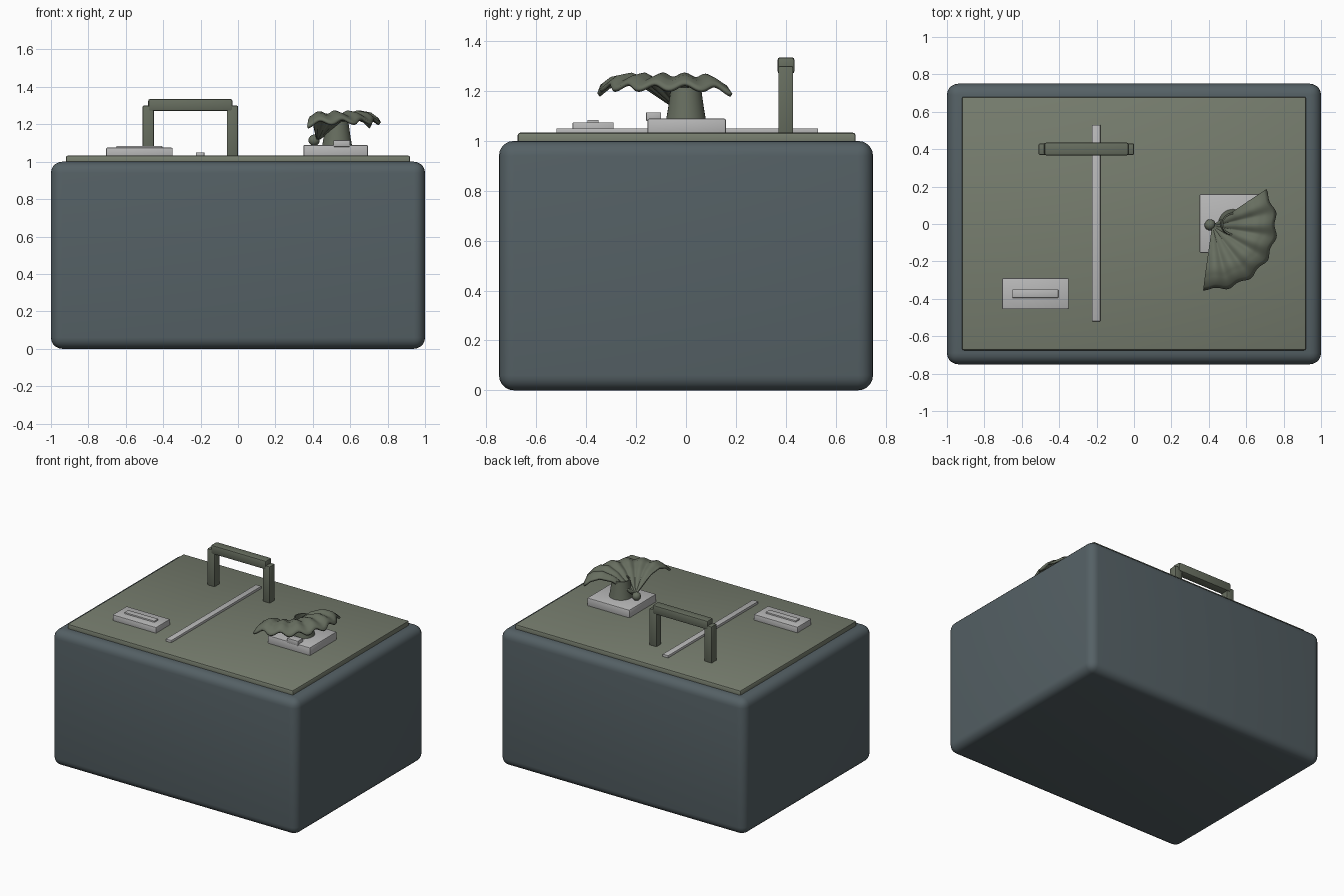
import bpy, bmesh, math
from mathutils import Vector

if "Cube" in bpy.data.objects:
    bpy.data.objects.remove(bpy.data.objects["Cube"])


def mat(name, rgb):
    m = bpy.data.materials.new(name)
    m.diffuse_color = (*rgb, 1)
    m.use_nodes = True
    m.node_tree.nodes["Principled BSDF"].inputs["Base Color"].default_value = m.diffuse_color
    return m


SLATE = mat("dark slate", (0.09, 0.118, 0.13))
OLIVE = mat("olive grey", (0.185, 0.208, 0.158))
MOSS = mat("dark olive grey", (0.135, 0.155, 0.115))
SILVER = mat("light grey", (0.48, 0.48, 0.48))


def finish(bm, name, material, smooth=True):
    me = bpy.data.meshes.new(name)
    bmesh.ops.recalc_face_normals(bm, faces=bm.faces)
    bm.to_mesh(me)
    bm.free()
    ob = bpy.data.objects.new(name, me)
    bpy.context.collection.objects.link(ob)
    me.materials.append(material)
    if smooth:
        bpy.ops.object.select_all(action='DESELECT')
        ob.select_set(True)
        bpy.context.view_layer.objects.active = ob
        bpy.ops.object.shade_smooth_by_angle(angle=math.radians(35))
    return ob


def box(name, lo, hi, material, bevel=0.005, segs=2):
    bm = bmesh.new()
    bmesh.ops.create_cube(bm, size=1)
    lo, hi = Vector(lo), Vector(hi)
    for v in bm.verts:
        v.co = Vector(((lo[i] + hi[i]) / 2 + v.co[i] * (hi[i] - lo[i]) for i in range(3)))
    if bevel:
        bmesh.ops.bevel(bm, geom=bm.edges[:], offset=bevel, segments=segs,
                        profile=0.5, affect='EDGES')
    return finish(bm, name, material)


# Case and lid
box("case_body", (-1, -0.75, 0), (1, 0.75, 1), SLATE, 0.06, 5)
box("lid_panel", (-0.92, -0.675, 0.98), (0.92, 0.68, 1.033), OLIVE, 0.01)

# Handle
for side, x in (("left", -0.51), ("right", -0.06)):
    box(f"handle_post_{side}", (x, 0.37, 1.02), (x + 0.06, 0.43, 1.30), MOSS, 0.006)
box("handle_grip", (-0.48, 0.367, 1.27), (-0.03, 0.435, 1.335), MOSS, 0.01)

# Strip and latch
box("lid_strip", (-0.225, -0.52, 1.02), (-0.18, 0.53, 1.05), SILVER, 0.003)
box("latch_plate", (-0.705, -0.455, 1.02), (-0.35, -0.29, 1.075), SILVER)
box("latch_bar", (-0.65, -0.395, 1.06), (-0.405, -0.35, 1.085), SILVER, 0.003)

# Spout base and tab
box("spout_base", (0.35, -0.155, 1.02), (0.695, 0.16, 1.09), SILVER, 0.008)
box("base_tab", (0.51, -0.16, 1.08), (0.60, -0.10, 1.115), SILVER, 0.003)

# Hollow tapered stem
bm = bmesh.new()
profile = [(0.08, 1.085), (0.072, 1.13), (0.06, 1.215), (0.052, 1.215), (0.064, 1.13), (0.072, 1.085)]
N = 32
rings = [[bm.verts.new((0.53 + r * math.cos(2 * math.pi * i / N),
                        r * math.sin(2 * math.pi * i / N), z)) for i in range(N)]
         for r, z in profile]
for k in range(len(rings)):
    a, b = rings[k], rings[(k + 1) % len(rings)]
    for i in range(N):
        j = (i + 1) % N
        bm.faces.new((a[i], a[j], b[j], b[i]))
finish(bm, "stem", MOSS)

# Ruffled fan spreading from a pivot
heights = [(0, 1.115), (0.2, 1.165), (0.45, 1.23), (0.7, 1.258), (0.88, 1.245), (1, 1.215)]


def height(t):
    for (t0, z0), (t1, z1) in zip(heights, heights[1:]):
        if t <= t1:
            return z0 + (z1 - z0) * (t - t0) / (t1 - t0)
    return heights[-1][1]


bm = bmesh.new()
NR, NA = 16, 72
a0, a1 = math.radians(-98), math.radians(34)
grid = []
for i in range(NR + 1):
    t = 0.04 + 0.96 * i / NR
    row = []
    for j in range(NA + 1):
        u = j / NA
        a = a0 + (a1 - a0) * u
        wave = math.cos(2 * math.pi * 6 * u)
        r = 0.335 * t * (1 + 0.025 * t * wave)
        z = height(t) - 0.012 * t * wave - 0.02 * t * (2 * u - 1) ** 6
        row.append(bm.verts.new((0.42 + r * math.cos(a), -0.01 + r * math.sin(a), z)))
    grid.append(row)
for i in range(NR):
    for j in range(NA):
        bm.faces.new((grid[i][j], grid[i + 1][j], grid[i + 1][j + 1], grid[i][j + 1]))
fan = finish(bm, "ruffled_fan", MOSS)
sol = fan.modifiers.new("thickness", 'SOLIDIFY')
sol.thickness = 0.016
sol.offset = 0

# Pivot ball
bm = bmesh.new()
bmesh.ops.create_uvsphere(bm, u_segments=20, v_segments=12, radius=0.03)
bmesh.ops.translate(bm, verts=bm.verts, vec=(0.407, -0.005, 1.115))
finish(bm, "fan_pivot", MOSS)
